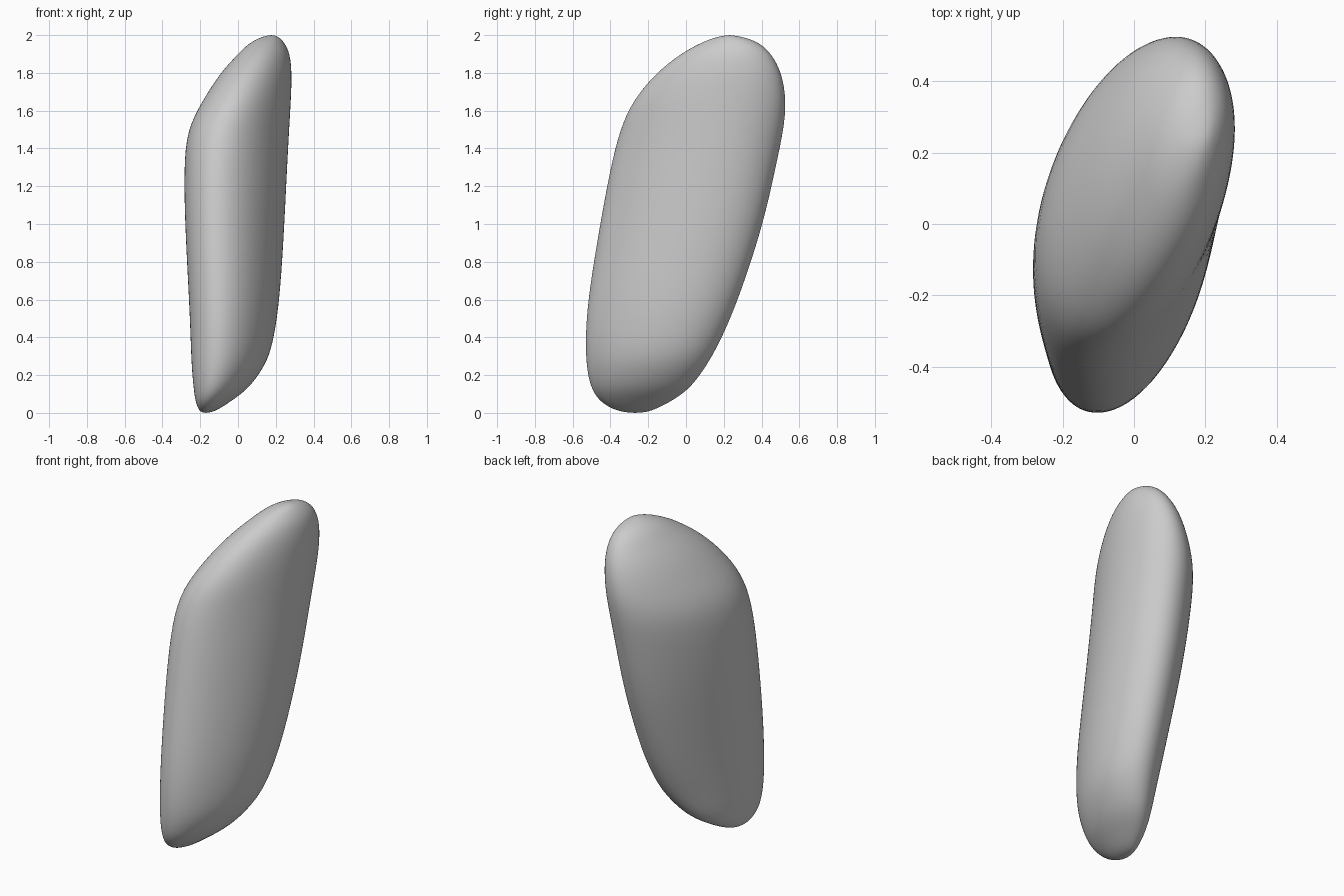
import bpy, bmesh
from math import sin, cos, tau, sqrt

if "Cube" in bpy.data.objects:
    bpy.data.objects.remove(bpy.data.objects["Cube"])

# Horizontal slices: z, left, right, front, back, diagonal slant
SLICES = [
    (0.004, -.195, -.14, -.33, -.21, .2),
    (0.02, -.21, -.10, -.39, -.16, .22),
    (0.06, -.225, -.04, -.455, -.08, .25),
    (0.12, -.234, .045, -.498, .01, .28),
    (0.20, -.242, .11, -.52, .075, .3),
    (0.30, -.248, .168, -.531, .14, .32),
    (0.45, -.253, .2, -.531, .215, .33),
    (0.65, -.262, .225, -.513, .295, .34),
    (1.00, -.281, .246, -.455, .41, .35),
    (1.30, -.287, .260, -.40, .475, .35),
    (1.50, -.270, .271, -.35, .518, .34),
    (1.65, -.19, .280, -.285, .532, .33),
    (1.80, -.095, .286, -.16, .509, .3),
    (1.90, 0, .275, -.03, .453, .27),
    (1.95, .05, .252, .06, .40, .25),
    (1.98, .10, .228, .13, .34, .22),
    (1.996, .145, .205, .19, .27, .2),
]
SEG = 48
POWER = 2 / 2.05  # barely boxy oval


def spow(v):
    return abs(v) ** POWER * (1 if v >= 0 else -1)


def section(z, x0, x1, y0, y1, slant):
    """Slanted rounded oval that exactly fills the given bounds."""
    pts = []
    for i in range(SEG):
        t = tau * i / SEG
        p = spow(cos(t)) * sqrt(1 + slant)
        q = spow(sin(t)) * sqrt(1 - slant)
        pts.append(((p - q) / sqrt(2), (p + q) / sqrt(2)))
    m = max(p[0] for p in pts)
    n = max(p[1] for p in pts)
    return [((x0 + x1) / 2 + (x1 - x0) / 2 * x / m,
             (y0 + y1) / 2 + (y1 - y0) / 2 * y / n, z) for x, y in pts]


# Loft the slices into one closed stone
bm = bmesh.new()
rings = [[bm.verts.new(c) for c in section(*s)] for s in SLICES]
for a, b in zip(rings, rings[1:]):
    for i in range(SEG):
        j = (i + 1) % SEG
        bm.faces.new((a[i], a[j], b[j], b[i]))
low = bm.verts.new((-.17, -.27, 0))
high = bm.verts.new((.177, .23, 2))
for i in range(SEG):
    j = (i + 1) % SEG
    bm.faces.new((low, rings[0][j], rings[0][i]))
    bm.faces.new((high, rings[-1][i], rings[-1][j]))
bmesh.ops.recalc_face_normals(bm, faces=bm.faces)
for f in bm.faces:
    f.smooth = True
mesh = bpy.data.meshes.new("standing_stone")
bm.to_mesh(mesh)
bm.free()

stone = bpy.data.objects.new("standing_stone", mesh)
bpy.context.collection.objects.link(stone)
sub = stone.modifiers.new("smooth", 'SUBSURF')
sub.levels = sub.render_levels = 2
